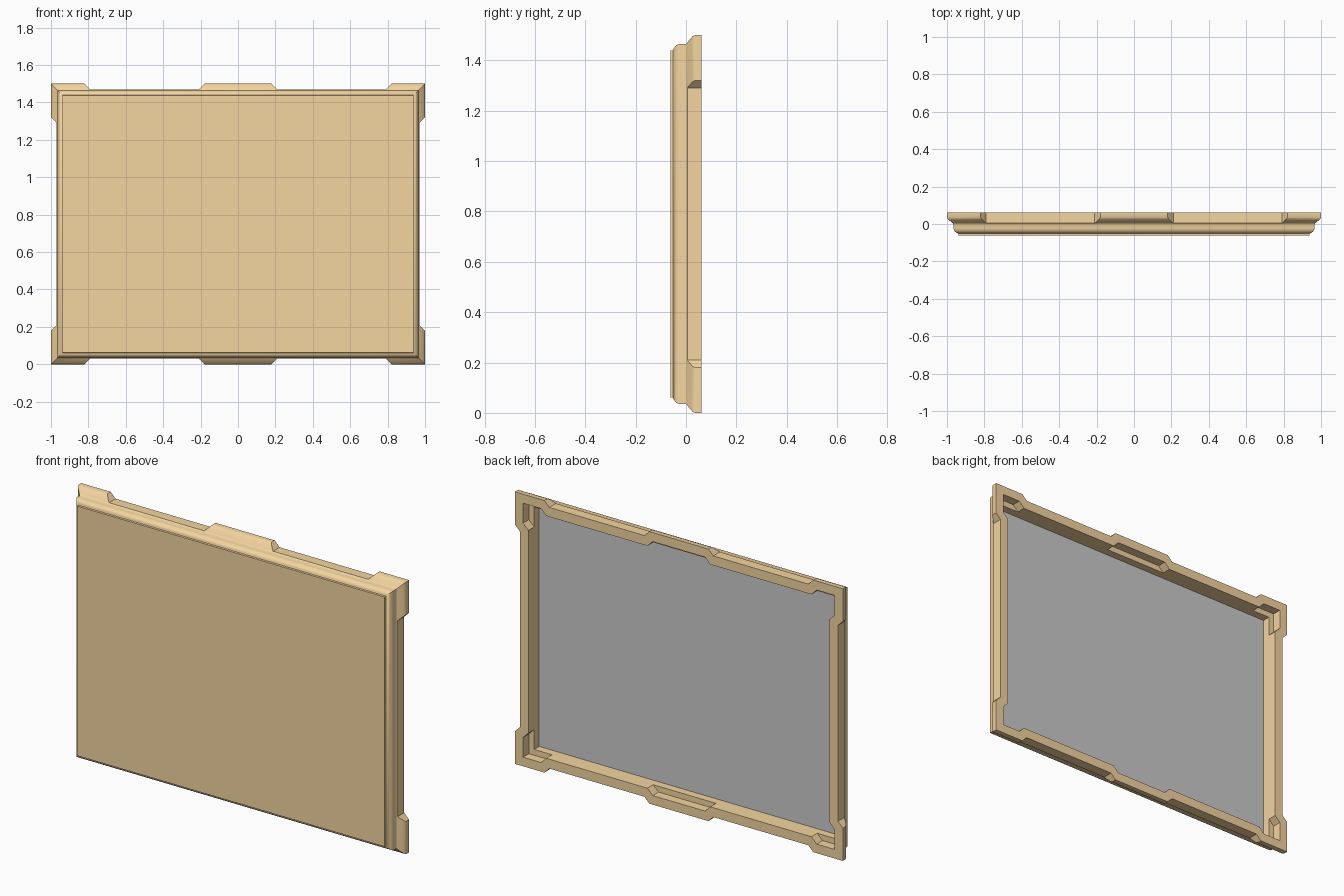
import bpy, bmesh
from math import sqrt

if "Cube" in bpy.data.objects:
    bpy.data.objects.remove(bpy.data.objects["Cube"])

W, H, BACK = 1.0, 0.75, 0.0625      # half width, half height, back plane


def obj_from(bm, name):
    bmesh.ops.recalc_face_normals(bm, faces=bm.faces)
    me = bpy.data.meshes.new(name)
    bm.to_mesh(me)
    bm.free()
    ob = bpy.data.objects.new(name, me)
    bpy.context.collection.objects.link(ob)
    return ob


def rect(i):
    return [(W - i, H - i), (i - W, H - i), (i - W, i - H), (W - i, i - H)]


def tab_outline(notch, tab, t=0.0):
    """Outline with corner and centre tabs; t offsets the 45 degree tab ends."""
    k = t * sqrt(2)
    q = [(.18 + tab - k, H - tab), (.18 + notch - k, H - notch),
         (.82 - notch + k, H - notch), (.82 - tab + k, H - tab),
         (W - tab, H - tab),
         (W - tab, .57 - tab + k), (W - notch, .57 - notch + k)]
    r = [(x, -z) for x, z in reversed(q)]
    half = q + r
    return half + [(-x, z) for x, z in reversed(half)]


def loft(name, sections):
    """Stack outlines [(points, y), ...] into a closed solid."""
    bm = bmesh.new()
    loops = [[bm.verts.new((x, y, z + H)) for x, z in pts] for pts, y in sections]
    for a, b in zip(loops, loops[1:]):
        n = len(a)
        for j in range(n):
            bm.faces.new((a[j], a[(j + 1) % n], b[(j + 1) % n], b[j]))
    bm.faces.new(loops[0])
    bm.faces.new(loops[-1])
    return obj_from(bm, name)


def boolean(ob, cutter, op):
    m = ob.modifiers.new(op.lower(), 'BOOLEAN')
    m.operation, m.object, m.solver = op, cutter, 'EXACT'
    bpy.context.view_layer.objects.active = ob
    bpy.ops.object.modifier_apply(modifier=m.name)
    bpy.data.objects.remove(cutter)


# moulded frame body: (inset, y) profile from front face to back
profile = [(.062, -BACK), (.061, -.052), (.052, -.048), (.043, -.041),
           (.037, -.032), (.035, -.022), (.035, -.002), (.032, .004),
           (.023, .010), (.012, .020), (.004, .027), (0, .036), (0, BACK)]
frame = loft("frame", [(rect(i), y) for i, y in profile])

# outer notches between the tabs
boolean(frame, loft("notch_cutter", [(tab_outline(.03, -.02), -.2),
                                     (tab_outline(.03, -.02), .2)]), 'INTERSECT')
# hollow back, then the pockets behind each tab
boolean(frame, loft("well_cutter", [(rect(.082), -.035), (rect(.082), .2)]), 'DIFFERENCE')
pocket = tab_outline(.1, .05, .05)
boolean(frame, loft("pocket_cutter", [(pocket, .012), (pocket, .2)]), 'DIFFERENCE')

# grey backing sheet inside the frame
backing = loft("backing_sheet", [(rect(.082), -.038), (rect(.082), -.032)])

# wood colour and smooth mouldings
wood = bpy.data.materials.new("wood")
wood.diffuse_color = (.9, .66, .35, 1)
wood.use_nodes = True
wood.node_tree.nodes["Principled BSDF"].inputs["Base Color"].default_value = wood.diffuse_color
frame.data.materials.clear()
frame.data.materials.append(wood)
for p in frame.data.polygons:
    p.material_index = 0
bpy.ops.object.select_all(action='DESELECT')
frame.select_set(True)
bpy.context.view_layer.objects.active = frame
bpy.ops.object.shade_smooth_by_angle(angle=0.6)
